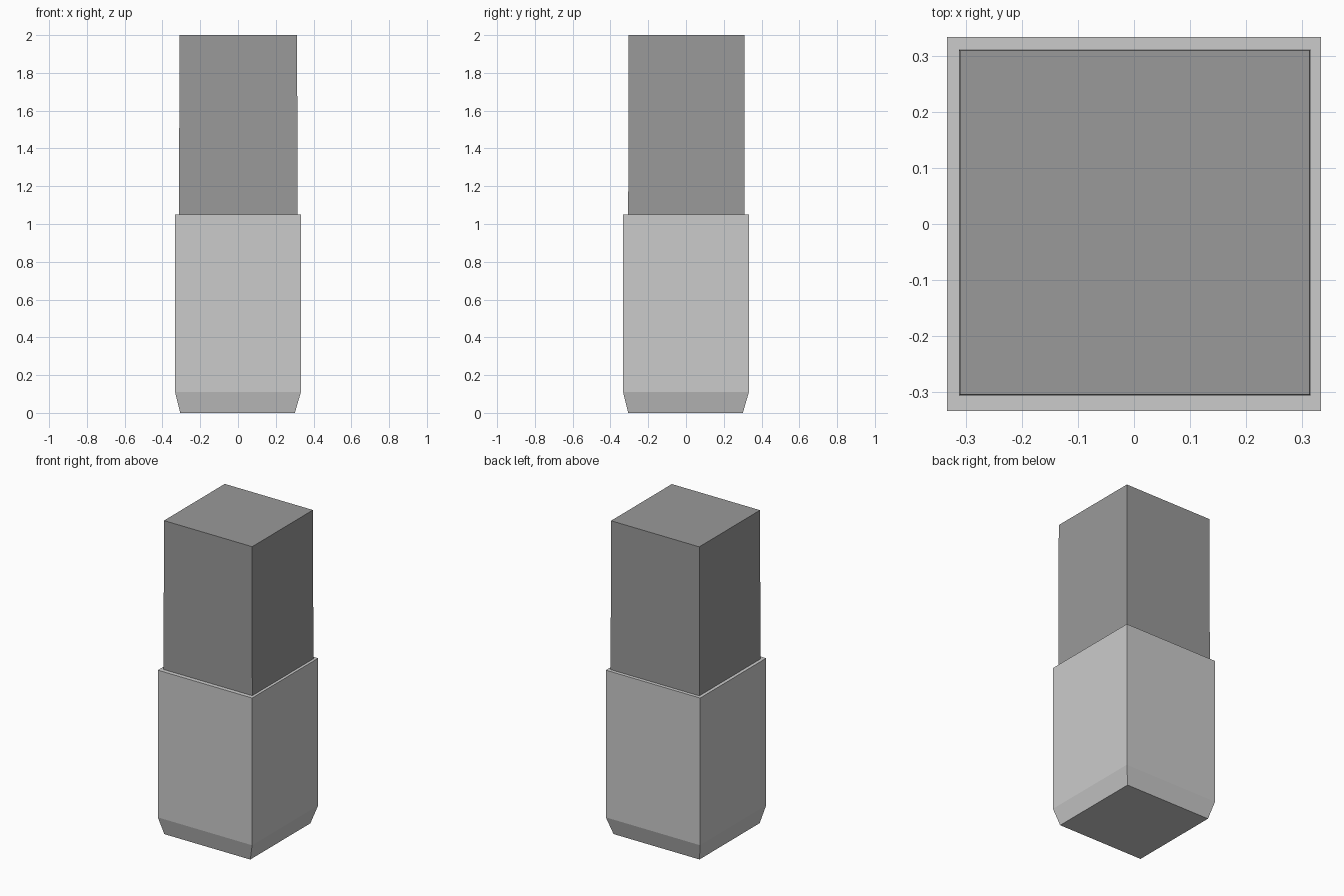
import bpy, bmesh

if "Cube" in bpy.data.objects:
    bpy.data.objects.remove(bpy.data.objects["Cube"])


def stacked_block(name, sections, color=None):
    """Loft rectangular sections (x0, x1, y0, y1, z) into a closed block."""
    bm = bmesh.new()
    rings = [[bm.verts.new(p) for p in ((x0, y0, z), (x1, y0, z), (x1, y1, z), (x0, y1, z))]
             for x0, x1, y0, y1, z in sections]
    for low, high in zip(rings, rings[1:]):
        for i in range(4):
            j = (i + 1) % 4
            bm.faces.new((low[i], low[j], high[j], high[i]))
    bm.faces.new(rings[0][::-1])
    bm.faces.new(rings[-1])
    mesh = bpy.data.meshes.new(name)
    bm.to_mesh(mesh)
    bm.free()
    obj = bpy.data.objects.new(name, mesh)
    bpy.context.collection.objects.link(obj)
    if color:
        mat = bpy.data.materials.new(name + "_grey")
        mat.diffuse_color = color
        mat.use_nodes = True
        mat.node_tree.nodes["Principled BSDF"].inputs["Base Color"].default_value = mat.diffuse_color
        mesh.materials.append(mat)
    return obj


# Lower sleeve with a tapered foot
stacked_block("lower_sleeve", [
    (-0.306, 0.301, -0.306, 0.301, 0.0),
    (-0.333, 0.333, -0.333, 0.333, 0.11),
    (-0.333, 0.333, -0.333, 0.333, 1.05),
])

# Darker upper block, very slightly narrower at the top
stacked_block("upper_block", [
    (-0.312, 0.315, -0.306, 0.311, 1.045),
    (-0.310, 0.313, -0.304, 0.309, 2.0),
], (0.32, 0.32, 0.32, 1))
